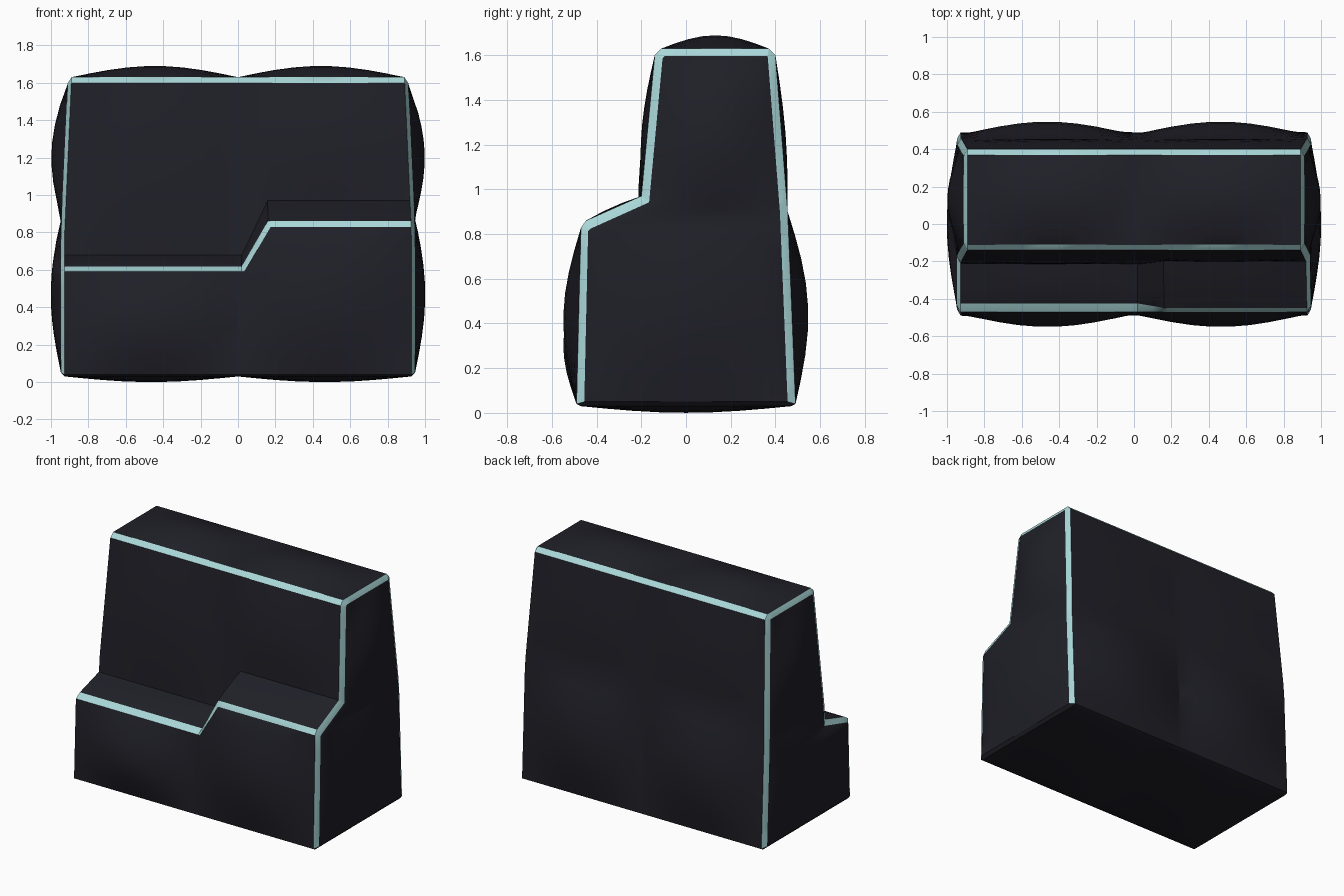
import bpy, bmesh, math

if "Cube" in bpy.data.objects:
    bpy.data.objects.remove(bpy.data.objects["Cube"])


def material(name, rgb):
    m = bpy.data.materials.new(name)
    m.diffuse_color = (*rgb, 1)
    m.use_nodes = True
    m.node_tree.nodes["Principled BSDF"].inputs["Base Color"].default_value = m.diffuse_color
    return m


MATS = [material("dark navy", (0.014, 0.014, 0.021)),
        material("pale teal trim", (0.40, 0.68, 0.69))]
OUT_X, IN_X = 0.927, 0.947


def finish(bm, name):
    mesh = bpy.data.meshes.new(name)
    bm.to_mesh(mesh)
    bm.free()
    ob = bpy.data.objects.new(name, mesh)
    bpy.context.collection.objects.link(ob)
    for m in MATS:
        mesh.materials.append(m)
    bpy.ops.object.select_all(action='DESELECT')
    ob.select_set(True)
    bpy.context.view_layer.objects.active = ob
    bpy.ops.object.shade_smooth_by_angle(angle=math.radians(25))


def taper(z):
    return 1 - max(0, z - 0.8) / 0.83 * 0.04


def step(x):
    # 0 on the low left ledge, 1 on the high right ledge
    return min(1, max(0, (x - 0.02) / 0.14))


def mix(a, b, t):
    return a + (b - a) * t


def ledge(x):
    # low edge of trim, outer lip and inner corner of the ledge
    low = mix(0.59, 0.828, step(x - 0.014))
    s = step(x)
    lip = (mix(-0.425, -0.448, s), mix(0.618, 0.86, s))
    inner = (mix(-0.215, -0.20, s), mix(0.68, 0.97, s))
    return low, lip, inner


def section(x):
    """Closed outline in (y, z) plus a material for each segment."""
    low, lip, inner = ledge(x)
    b = abs(math.sin(math.pi * x / OUT_X))
    segs = [  # start, pieces, bulge, material
        ((0.47, 0.03), 8, 0.03, 0), ((-0.47, 0.03), 1, 0, 0),
        ((-0.49, 0.04), 8, 0.07, 0), ((-0.47, low), 1, 0, 1),
        (lip, 3, 0.008, 0), (inner, 8, 0.027, 0),
        ((-0.14, 1.60), 1, 0, 1), ((-0.11, 1.63), 8, 0.06, 0),
        ((0.37, 1.63), 1, 0, 1), ((0.40, 1.60), 6, 0.018, 0),
        ((0.455, 0.90), 8, 0.075, 0), ((0.49, 0.04), 1, 0, 0)]
    pts, mats = [], []
    for i, (p, n, bulge, mat) in enumerate(segs):
        q = segs[(i + 1) % len(segs)][0]
        dy, dz = q[0] - p[0], q[1] - p[1]
        d = math.hypot(dy, dz)
        for k in range(n):
            t = k / n
            h = bulge * b * math.sin(math.pi * t)
            pts.append((p[0] + dy * t - dz / d * h, p[1] + dz * t + dy / d * h))
            mats.append(mat)
    return pts, mats


# Main body: the outline lofted from left to right
bm = bmesh.new()
stations = sorted([OUT_X * i / 9 for i in range(-9, 10)] + [0.02, 0.034, 0.16, 0.174])
rings = []
for x in stations:
    pts, mats = section(x)
    rings.append([bm.verts.new((x * taper(z), y, z)) for y, z in pts])
for a, b in zip(rings, rings[1:]):
    for j in range(len(a)):
        k = (j + 1) % len(a)
        f = bm.faces.new((a[j], b[j], b[k], a[k]))
        f.material_index = mats[j]
finish(bm, "body")


def back_y(z):
    if z > 1.6:
        return 0.40 - (z - 1.6)
    if z > 0.9:
        return mix(0.455, 0.40, (z - 0.9) / 0.7)
    return mix(0.49, 0.455, (z - 0.04) / 0.86)


def side_bulge(z):
    if z < 0.88:
        return 0.054 * math.sin(math.pi * max(0, z - 0.05) / 0.83)
    return 0.068 * math.sin(math.pi * min(1, (z - 0.88) / 0.715)) + 0.004 * (z < 1.5)


def side_panel(side, name):
    low, lip, inner = ledge(side * OUT_X)
    yi, zi = inner
    keys = [  # outer front (y, z), inner front (y, z), pieces to next
        (-0.49, 0.04, -0.455, 0.05, 8),
        (-0.47, low, -0.438, low - 0.015, 1),
        (*lip, -0.425, lip[1] - 0.035, 3),
        (yi, zi, yi + 0.035, zi - 0.028, 9),
        (-0.14, 1.60, -0.105, 1.585, 1),
        (-0.11, 1.63, -0.095, 1.597, 1)]
    table = []
    for p, q in zip(keys, keys[1:]):
        table += [[mix(p[c], q[c], k / p[4]) for c in range(4)] for k in range(p[4])]
    table.append(keys[-1][:4])
    bm = bmesh.new()
    n = 10

    def vert(x, y, z):
        return bm.verts.new((side * x * taper(z), y, z))

    def edge_row(y0, y1, z):
        # row lying on the rim of the body
        ts = [0, 0.04] + [0.04 + 0.92 * c / n for c in range(1, n)] + [0.96, 1]
        return [vert(OUT_X, mix(y0, y1, t), z) for t in ts]

    rows = [edge_row(-0.47, 0.47, 0.03)]
    for yo, zo, y, z in table:
        yb = back_y(z) - 0.035
        row = [vert(OUT_X, yo, zo)]
        for c in range(n + 1):
            t = c / n
            row.append(vert(IN_X + side_bulge(z) * math.sin(math.pi * t), mix(y, yb, t), z))
        row.append(vert(OUT_X, back_y(zo), zo))
        rows.append(row)
    rows.append(edge_row(-0.11, 0.37, 1.63))
    for r, (a, b) in enumerate(zip(rows, rows[1:])):
        for c in range(n + 2):
            f = bm.faces.new((a[c], a[c + 1], b[c + 1], b[c]))
            f.normal_update()
            if f.normal.x * side < 0:
                f.normal_flip()
            # pale trim on the front, back and top rims, none at the base
            if r == len(rows) - 2 or (r > 0 and c in (0, n + 1)):
                f.material_index = 1
    bmesh.ops.dissolve_degenerate(bm, dist=1e-5, edges=bm.edges[:])
    finish(bm, name)


# Bulging end faces with trimmed rims
side_panel(1, "right_side")
side_panel(-1, "left_side")
